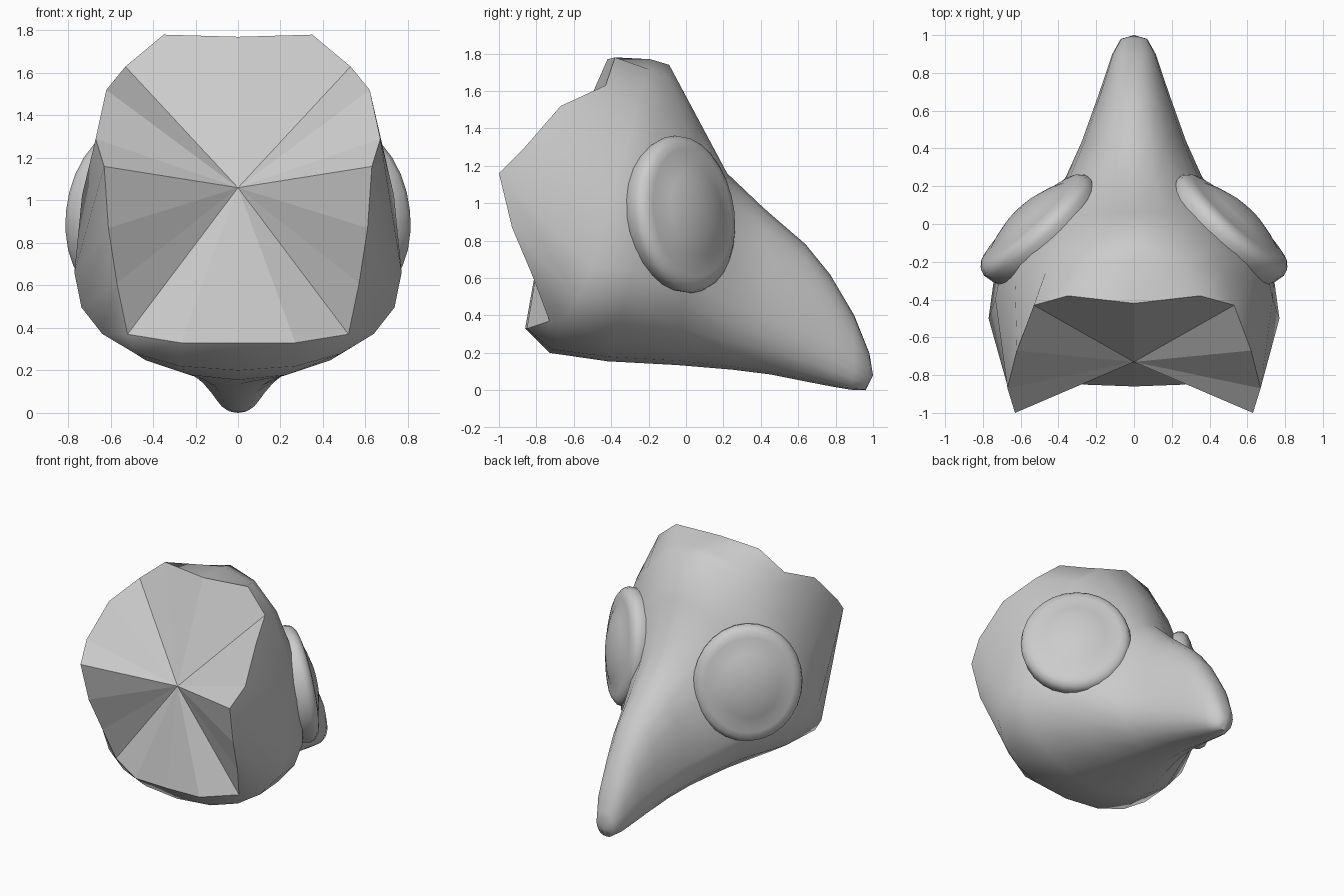
import bpy, bmesh, math
from mathutils import Vector

if "Cube" in bpy.data.objects:
    bpy.data.objects.remove(bpy.data.objects["Cube"])

HALF = 10  # segments from top centre to bottom centre


def finish(name, bm, smooth_deg=None):
    bmesh.ops.recalc_face_normals(bm, faces=bm.faces[:])
    me = bpy.data.meshes.new(name)
    bm.to_mesh(me)
    bm.free()
    ob = bpy.data.objects.new(name, me)
    bpy.context.collection.objects.link(ob)
    if smooth_deg:
        bpy.ops.object.select_all(action='DESELECT')
        ob.select_set(True)
        bpy.context.view_layer.objects.active = ob
        bpy.ops.object.shade_smooth_by_angle(angle=math.radians(smooth_deg))
    return ob


def mirrored_ring(half):
    return half + [Vector((-p.x, p.y, p.z)) for p in half[-2:0:-1]]


def section(top, side, bottom, e_up, e_low):
    # slanted super-ellipse through top, side and bottom points
    s, half = Vector(side), []
    for i in range(HALF + 1):
        t = math.pi * i / HALF
        end, e = (top, e_up) if i <= HALF / 2 else (bottom, e_low)
        k = abs(math.cos(t)) ** e
        x = 0 if i in (0, HALF) else s.x * math.sin(t) ** e
        half.append(Vector((x, s.y + (end[0] - s.y) * k, s.z + (end[1] - s.z) * k)))
    return mirrored_ring(half)


# open edge of the mask, from top centre to bottom centre
rim = mirrored_ring([Vector(p) for p in (
    (0, -.42, 1.77), (.35, -.38, 1.78), (.53, -.43, 1.63), (.62, -.67, 1.52),
    (.67, -.87, 1.29), (.63, -1, 1.16), (.61, -.93, .87), (.57, -.82, .61),
    (.52, -.73, .37), (.27, -.85, .33), (0, -.86, .33))])

# hood and beak sections: top (y, z), side (x, y, z), bottom (y, z), exponents
sections = [
    ((-.19, 1.77), (.77, -.50, .66), (-.73, .20), .95, .88),
    ((-.09, 1.74), (.74, -.28, .64), (-.42, .155), 1.08, 1),
    ((.06, 1.46), (.56, 0, .60), (-.05, .135), 1.05, 1.05),
    ((.22, 1.16), (.36, .25, .46), (.25, .11), 1, 1),
    ((.42, .97), (.275, .44, .40), (.45, .085), .95, .95),
    ((.64, .78), (.20, .65, .32), (.65, .045), .9, .9),
    ((.77, .62), (.155, .78, .25), (.78, .02), .9, .85),
    ((.90, .40), (.115, .90, .17), (.88, .003), .85, .8),
    ((.98, .20), (.07, .98, .10), (.96, 0), .85, .8)]

# mask shell
bm = bmesh.new()
rings = [[bm.verts.new(p) for p in r] for r in [rim] + [section(*s) for s in sections]]
n = 2 * HALF
for a, b in zip(rings, rings[1:]):
    for i in range(n):
        j = (i + 1) % n
        bm.faces.new((a[i], a[j], b[j], b[i]))
tip = bm.verts.new((0, 1, .08))
for i in range(n):
    bm.faces.new((rings[-1][i], rings[-1][(i + 1) % n], tip))
finish("beaked_mask_shell", bm, 62)

# flat-faced fan closing the opening
bm = bmesh.new()
centre = bm.verts.new((0, -.73, 1.06))
edge = [bm.verts.new(p) for p in rim]
for i in range(n):
    bm.faces.new((edge[i], centre, edge[(i + 1) % n]))
finish("opening_panel", bm)


# goggle lenses: turned profile of (radius, height)
profile = [(.38, -.14), (.41, -.09), (.425, -.03), (.415, .005), (.385, .03),
           (.345, .04), (.30, .045), (.23, .07), (.13, .095)]


def goggle(name, side):
    tilt = math.radians(8)
    nrm = Vector((.67 * math.cos(tilt), .74 * math.cos(tilt), math.sin(tilt))).normalized()
    u = Vector((nrm.y, -nrm.x, 0)).normalized()
    v = nrm.cross(u)

    def place(x, y, h):
        p = Vector((.53, .005, .945)) + u * x + v * y + nrm * h
        return bm.verts.new((p.x * side, p.y, p.z))

    bm = bmesh.new()
    seg = 28
    angles = [2 * math.pi * k / seg for k in range(seg)]
    loops = [[place(r * .9 * math.cos(a), r * math.sin(a), h) for a in angles]
             for r, h in profile]
    for a, b in zip(loops, loops[1:]):
        for i in range(seg):
            j = (i + 1) % seg
            bm.faces.new((a[i], a[j], b[j], b[i]))
    mid = place(0, 0, .105)
    for i in range(seg):
        bm.faces.new((loops[-1][i], loops[-1][(i + 1) % seg], mid))
    bm.faces.new(loops[0])
    finish(name, bm, 60)


goggle("goggle_right", 1)
goggle("goggle_left", -1)
